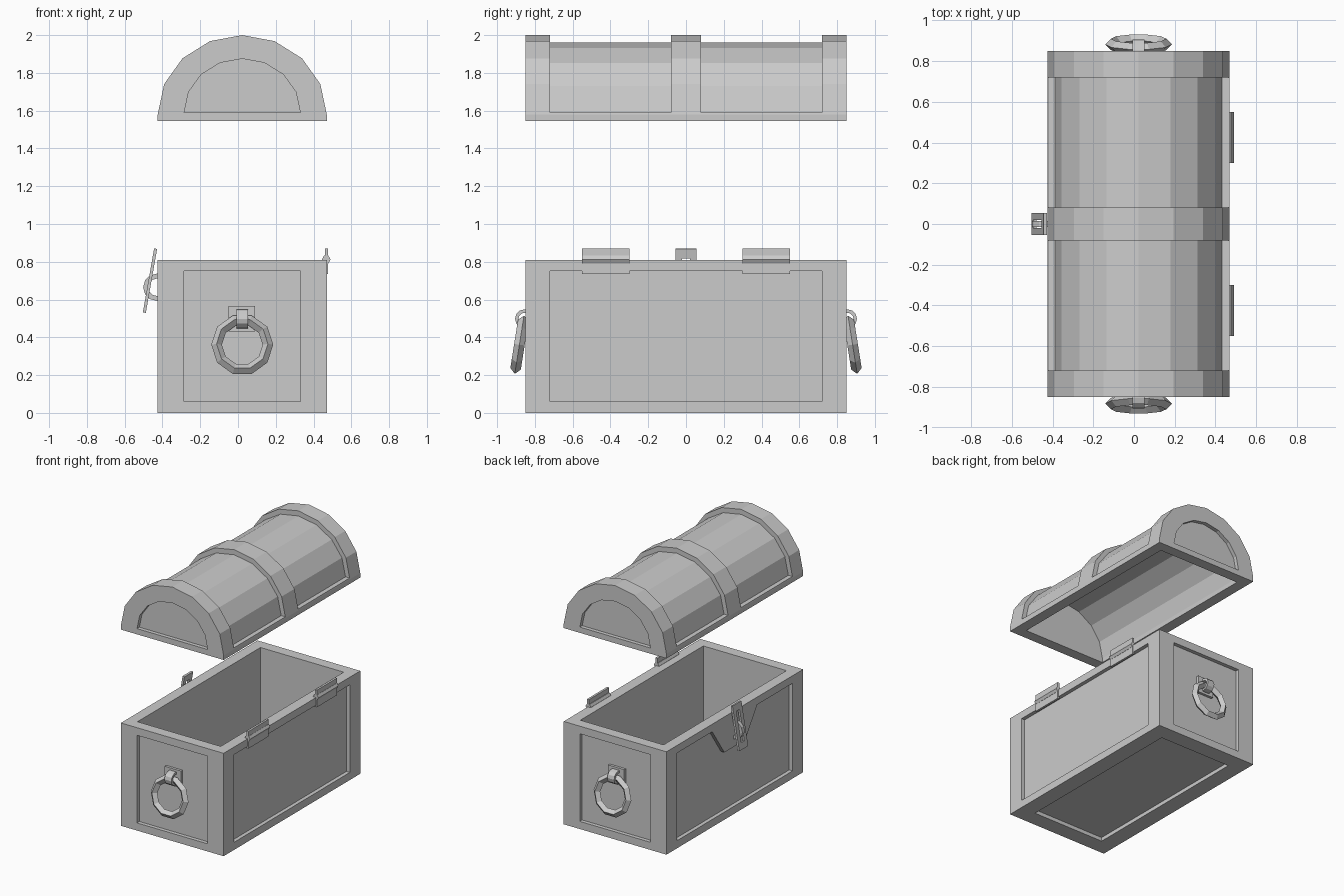
import bpy, bmesh
from math import cos, sin, pi, radians
from mathutils import Matrix

if "Cube" in bpy.data.objects:
    bpy.data.objects.remove(bpy.data.objects["Cube"])

CX = 0.0225  # centre line of the chest body


def add_prism(bm, pts, axis, lo, hi):
    """Extrude a 2D outline along an axis: x uses (y,z), y uses (x,z), z uses (x,y)."""
    def at(p, d):
        return {'x': (d, p[0], p[1]), 'y': (p[0], d, p[1]), 'z': (p[0], p[1], d)}[axis]
    a = [bm.verts.new(at(p, lo)) for p in pts]
    b = [bm.verts.new(at(p, hi)) for p in pts]
    faces = [bm.faces.new(a), bm.faces.new(b[::-1])]
    n = len(pts)
    for i in range(n):
        j = (i + 1) % n
        faces.append(bm.faces.new((a[j], a[i], b[i], b[j])))
    bmesh.ops.recalc_face_normals(bm, faces=faces)


def link(name, bm):
    me = bpy.data.meshes.new(name)
    bm.to_mesh(me)
    bm.free()
    ob = bpy.data.objects.new(name, me)
    bpy.context.collection.objects.link(ob)
    return ob


def build(name, solids, cuts=()):
    bm = bmesh.new()
    for s in solids:
        add_prism(bm, *s)
    ob = link(name, bm)
    if cuts:
        cutter = build(name + "_cutter", cuts)
        cutter.hide_render = True
        m = ob.modifiers.new("cut", 'BOOLEAN')
        m.operation, m.solver, m.object = 'DIFFERENCE', 'EXACT', cutter
        bpy.context.view_layer.objects.active = ob
        bpy.ops.object.modifier_apply(modifier=m.name)
        bpy.data.objects.remove(cutter)
    return ob


def mirror_y(ob):
    m = ob.modifiers.new("mirror", 'MIRROR')
    m.use_axis = (False, True, False)
    m.use_clip = False
    m.use_mirror_merge = False


def rect(x0, x1, z0, z1):
    return [(x0, z0), (x1, z0), (x1, z1), (x0, z1)]


def arch(a, b, z0, base=None):
    pts = [(CX + a * cos(i * pi / 8), z0 + b * sin(i * pi / 8)) for i in range(9)]
    if base is not None:
        pts = [(CX + a, base)] + pts + [(CX - a, base)]
    return pts


def staple(u, v, r, t, base, n=6):
    """Half ring bulging toward -u, with straight legs back to base."""
    arc = lambda q: [(u + q * cos(pi / 2 + i * pi / n), v + q * sin(pi / 2 + i * pi / n))
                     for i in range(n + 1)]
    return ([(base, v + r)] + arc(r) + [(base, v - r), (base, v - r + t)]
            + arc(r - t)[::-1] + [(base, v + r - t)])


X0, X1, Y = CX - 0.4475, CX + 0.4475, 0.85
D = 0.03  # panel recess depth

# Box with recessed panels and a tapered lock tab on the -x side
end_panel = rect(-0.285, 0.33, 0.06, 0.75)
lock_panel = [(-0.72, 0.06), (0.72, 0.06), (0.72, 0.75), (0.28, 0.75),
              (0.13, 0.53), (-0.13, 0.53), (-0.28, 0.75), (-0.72, 0.75)]
build("chest_box", [(rect(X0, X1, 0, 0.81), 'y', -Y, Y)], [
    (rect(X0 + 0.085, X1 - 0.085, -Y + 0.085, Y - 0.085), 'z', 0.085, 1.0),
    (end_panel, 'y', -1, -Y + D),
    (end_panel, 'y', Y - D, 1),
    (rect(-0.72, 0.72, 0.06, 0.75), 'x', X1 - D, 1),
    (lock_panel, 'x', -1, X0 + D),
    (rect(X0 + 0.13, X1 - 0.13, -0.72, 0.72), 'z', -0.2, D),
])

# Arched lid with raised bands, hollow underneath
band_gap = arch(0.7, 0.7, 1.59) + arch(0.41, 0.37, 1.59)[::-1]
lid_end = arch(0.3075, 0.285, 1.59)
build("lid", [(arch(0.4475, 0.42, 1.58, 1.545), 'y', -Y, Y)], [
    (arch(0.3625, 0.335, 1.58, 1.4), 'y', -Y + 0.085, Y - 0.085),
    (band_gap, 'y', 0.08, 0.72),
    (band_gap, 'y', -0.72, -0.08),
    (lid_end, 'y', -1, -Y + D),
    (lid_end, 'y', Y - D, 1),
])

# Hinges
barrel = [(0.467 + 0.023 * cos(i * pi / 3), 0.812 + 0.023 * sin(i * pi / 3)) for i in range(6)]
mirror_y(build("hinge", [(rect(0.46, 0.477, 0.735, 0.87), 'y', 0.30, 0.55),
                         (barrel, 'y', 0.30, 0.55)]))

# Slotted hasp leaning out over its staple
hasp = build("hasp", [(rect(-0.055, 0.055, -0.172, 0.172), 'x', -0.008, 0.008)],
             [(rect(-0.02, 0.02, -0.12, 0.12), 'x', -0.1, 0.1)])
hasp.data.transform(Matrix.Translation((-0.466, 0, 0.70)) @ Matrix.Rotation(radians(10), 4, 'Y'))
build("hasp_staple", [(staple(-0.43, 0.665, 0.072, 0.026, X0 + 0.01), 'y', -0.015, 0.015)])

# End handles: plate, staple and a ten-sided ring
mirror_y(build("handle_plate", [(rect(-0.05, 0.09, 0.43, 0.565), 'y', -0.84, -0.815)]))
mirror_y(build("handle_staple", [(staple(-0.855, 0.498, 0.05, 0.018, -0.83), 'x',
                                  CX - 0.03, CX + 0.03)]))
bpy.ops.mesh.primitive_torus_add(major_segments=10, minor_segments=4,
                                 major_radius=0.136, minor_radius=0.028)
ring = bpy.context.object
ring.name = "handle_ring"
ring.data.transform(Matrix.Translation((CX, -0.882, 0.361)) @ Matrix.Rotation(radians(81), 4, 'X'))
for p in ring.data.polygons:
    p.use_smooth = False
mirror_y(ring)
